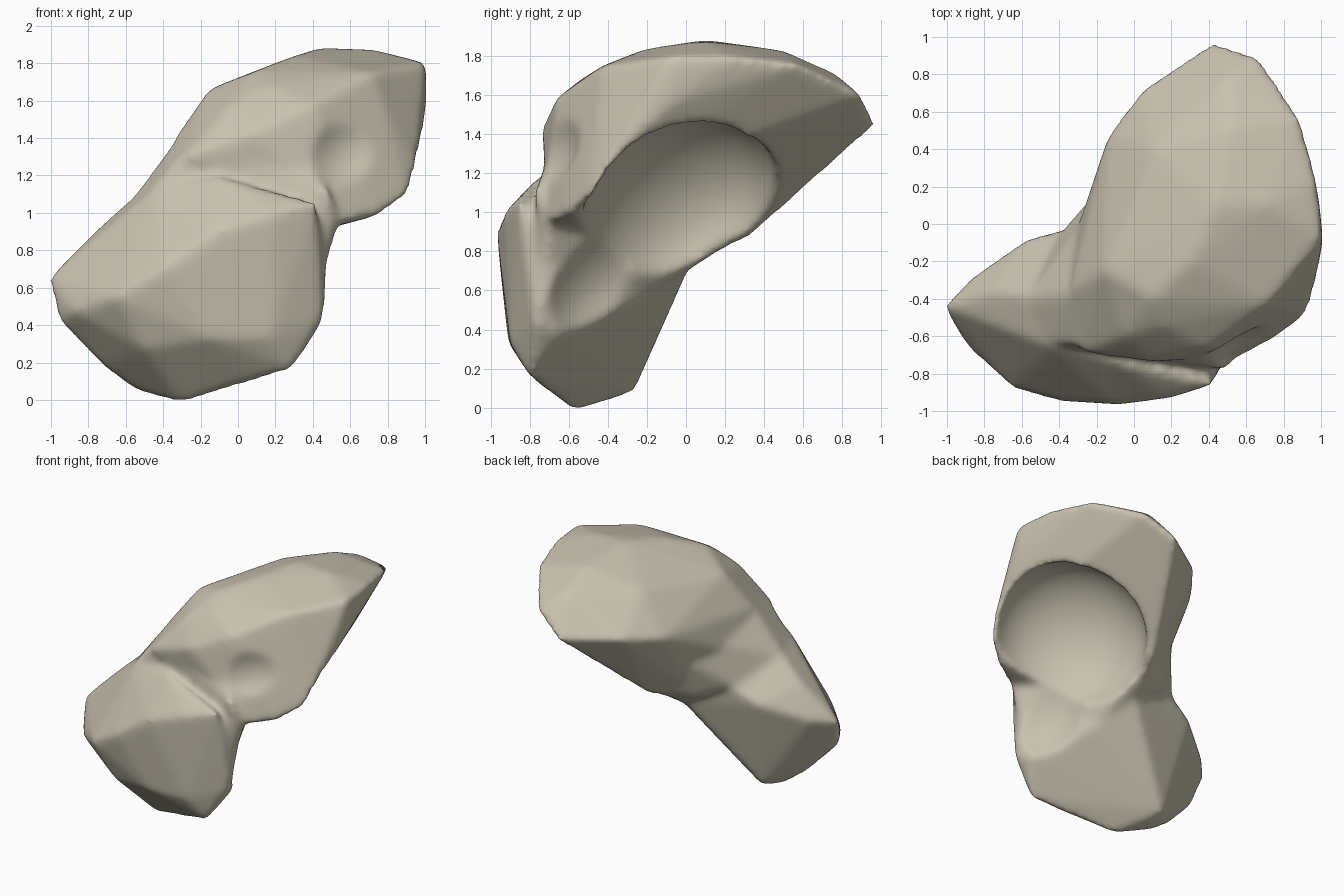
import bpy
import bmesh
from mathutils import Matrix, Vector

default_cube = bpy.data.objects.get("Cube")
if default_cube:
    bpy.data.objects.remove(default_cube, do_unlink=True)


def link_mesh(name, bm):
    """Turn a bmesh into a linked object."""
    bmesh.ops.recalc_face_normals(bm, faces=bm.faces)
    mesh = bpy.data.meshes.new(name)
    bm.to_mesh(mesh)
    bm.free()
    obj = bpy.data.objects.new(name, mesh)
    bpy.context.scene.collection.objects.link(obj)
    return obj


def make_hull(name, points):
    """Wrap a convex skin around a few landmark points."""
    bm = bmesh.new()
    for point in points:
        bm.verts.new(point)
    bmesh.ops.convex_hull(bm, input=bm.verts[:])
    loose = [vert for vert in bm.verts if not vert.link_faces]
    bmesh.ops.delete(bm, geom=loose, context='VERTS')
    return link_mesh(name, bm)


def make_bowl(name, center, normal, long_axis, radii):
    """Ellipsoid whose short axis follows the opening direction."""
    normal = normal.normalized()
    long_axis = (long_axis - normal * long_axis.dot(normal)).normalized()
    side_axis = long_axis.cross(normal)
    frame = Matrix((side_axis, long_axis, normal)).transposed().to_4x4()
    matrix = Matrix.Translation(center) @ frame @ Matrix.Diagonal((*radii, 1))
    bm = bmesh.new()
    bmesh.ops.create_icosphere(bm, subdivisions=4, radius=1, matrix=matrix)
    return link_mesh(name, bm)


def add_boolean(target, helper, operation):
    modifier = target.modifiers.new(helper.name, 'BOOLEAN')
    modifier.operation = operation
    modifier.solver = 'EXACT'
    modifier.object = helper
    helper.hide_render = True


# Upper dome: outer rim, crown, front ridge, flange, then back wall
dome_points = [
    (1.01, -.08, 1.8), (.98, .23, 1.8), (.89, .57, 1.76), (.67, .9, 1.6),
    (.43, .98, 1.45), (1.01, -.1, 1.55),
    (.44, .1, 1.885), (.72, .1, 1.875), (.3, -.2, 1.84), (.5, .5, 1.83),
    (.5, .77, 1.71), (.1, -.4, 1.76), (-.16, -.25, 1.66), (.1, .4, 1.71),
    (-.28, -.69, 1.3), (.1, -.74, 1.43), (.4, -.67, 1.58), (.72, -.43, 1.75),
    (-.05, -.6, 1.57), (.15, -.54, 1.68),
    (.95, -.34, 1.37), (.95, -.42, 1.22), (.91, -.5, 1.09), (.76, -.61, .99),
    (.57, -.71, .95),
    (-.14, .48, 1.42), (.04, .72, 1.45), (-.34, -.35, 1.4), (-.3, 0, 1.2),
    (.28, .69, 1.26), (.18, .55, 1.1), (.1, .33, .87),
    (.03, .06, .75), (-.12, .15, .9),
]

# Neck that fills the waist between dome and lobe
neck_points = [
    (-.32, -.37, 1.41), (-.58, -.4, 1.06), (-.39, -.04, .92), (-.27, .01, 1.25),
    (-.29, -.66, 1.31), (-.46, -.64, 1.12), (.18, -.73, 1.22),
    (.37, -.68, 1.32), (.55, -.7, .97), (.5, -.78, 1.1), (.46, -.73, .65),
    (.02, .04, .72), (.09, .31, .89), (-.17, .11, .83),
    (.14, -.24, .56), (-.1, .3, 1.2),
]

# Lower lobe: left tip, bulging front, underside, then upper and back surface
lobe_points = [
    (-1.02, -.44, .65), (-.96, -.52, .42), (-.88, -.67, .47), (-.65, -.88, .55),
    (-.4, -.95, .7), (-.1, -.97, .9), (.2, -.93, 1), (.42, -.86, 1.06),
    (.18, -.9, .33), (-.15, -.91, .33), (-.5, -.8, .27),
    (-.73, -.48, .18), (-.55, -.45, .05), (-.3, -.57, -.02), (-.48, -.26, .08),
    (.05, -.75, .12), (.29, -.8, .16), (.46, -.78, .43), (.48, -.68, .7),
    (-.1, -.74, 1.2), (-.44, -.66, 1.13), (-.57, -.38, 1.08),
    (-.75, -.36, .92), (-.88, -.29, .68), (-.58, -.08, .8), (-.38, -.03, .9),
    (.01, .02, .71), (.15, -.26, .53), (.41, -.65, .37),
]

# Socket and the trough below it, open to the back, the left and downwards
opening = Vector((.85, .73, -.7))
lengthwise = Vector((-.06, -.57, -.62))

dome = make_hull("dome_shape", dome_points)
neck = make_hull("neck_shape", neck_points)
lobe = make_hull("lobe_shape", lobe_points)
socket = make_bowl("socket_cutter", (.57, -.03, 1.03), opening, lengthwise,
                   (.55, .54, .38))
trough = make_bowl("trough_cutter", (.55, -.39, .68), opening, lengthwise,
                   (.37, .42, .24))

# Shallow hollow in the front wall below the ridge
hollow = make_bowl("front_hollow_cutter", (.63, -.77, 1.37),
                   Vector((.45, -.85, -.1)), Vector((.6, .45, .35)),
                   (.24, .33, .2))

for part in (neck, lobe):
    add_boolean(dome, part, 'UNION')
for cutter in (socket, trough, hollow):
    add_boolean(dome, cutter, 'DIFFERENCE')

# Blend the joined parts into one soft surface
blend = dome.modifiers.new("blend", 'REMESH')
blend.mode = 'VOXEL'
blend.voxel_size = .022
soften = dome.modifiers.new("soften", 'SMOOTH')
soften.factor = .5
soften.iterations = 18

# Bake the result and drop the helper shapes
graph = bpy.context.evaluated_depsgraph_get()
graph.update()
bone_mesh = bpy.data.meshes.new_from_object(dome.evaluated_get(graph))
bone_mesh.name = "bone_body"
for helper in (dome, neck, lobe, socket, trough, hollow):
    bpy.data.objects.remove(helper, do_unlink=True)
for face in bone_mesh.polygons:
    face.use_smooth = True

# Single pale bone colour
colour = (.58, .54, .43, 1)
material = bpy.data.materials.new("pale_bone")
material.use_nodes = True
material.diffuse_color = colour
for node in material.node_tree.nodes:
    if node.type == 'BSDF_PRINCIPLED':
        node.inputs["Base Color"].default_value = colour
bone_mesh.materials.clear()
bone_mesh.materials.append(material)

bone = bpy.data.objects.new("bone_body", bone_mesh)
bpy.context.scene.collection.objects.link(bone)
